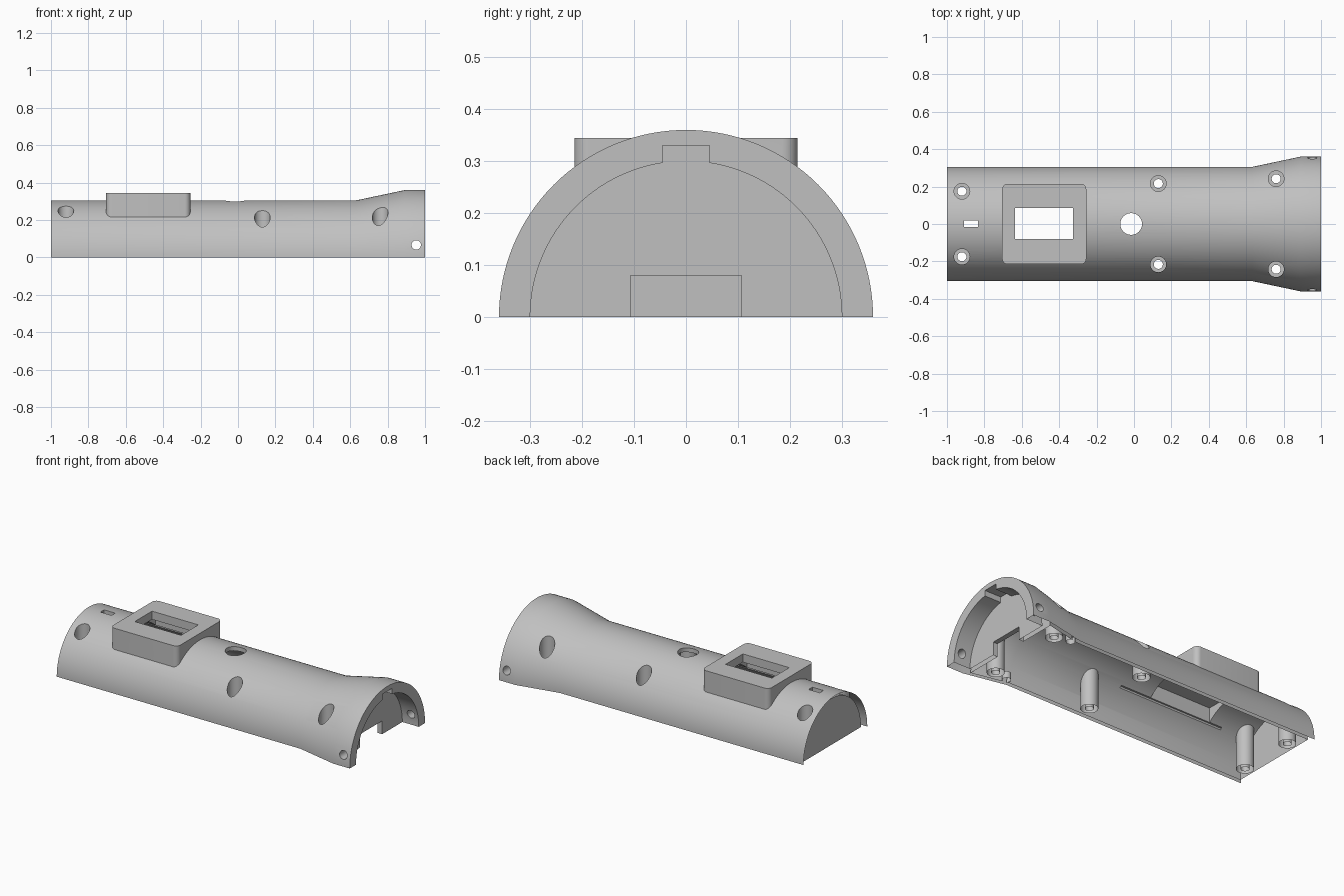
import bpy, bmesh, math
from mathutils import Matrix, Vector

if "Cube" in bpy.data.objects:
    bpy.data.objects.remove(bpy.data.objects["Cube"], do_unlink=True)

grey = bpy.data.materials.new("plain grey")
grey.use_nodes = True
colour = (0.53, 0.53, 0.53, 1)
grey.diffuse_color = colour
grey.node_tree.nodes["Principled BSDF"].inputs["Base Color"].default_value = colour


def finish(name, bm):
    bmesh.ops.recalc_face_normals(bm, faces=bm.faces)
    mesh = bpy.data.meshes.new(name)
    bm.to_mesh(mesh)
    bm.free()
    mesh.materials.append(grey)
    obj = bpy.data.objects.new(name, mesh)
    bpy.context.collection.objects.link(obj)
    return obj


def lathe(name, profile, steps=128):
    """Solid of revolution about the x axis from (x, radius) points."""
    bm = bmesh.new()
    rings = [[bm.verts.new((x, r * math.cos(math.tau * i / steps), r * math.sin(math.tau * i / steps)))
              for i in range(steps)] for x, r in profile]
    for a, b in zip(rings, rings[1:]):
        for i in range(steps):
            j = (i + 1) % steps
            bm.faces.new((a[i], a[j], b[j], b[i]))
    bm.faces.new(rings[0])
    bm.faces.new(rings[-1])
    return finish(name, bm)


def block(name, low, high, round_by=0):
    bm = bmesh.new()
    low, high = Vector(low), Vector(high)
    bmesh.ops.create_cube(bm, size=1, matrix=Matrix.Translation((low + high) / 2) @ Matrix.Diagonal((*(high - low), 1)))
    if round_by:
        upright = [e for e in bm.edges if abs(e.verts[0].co.z - e.verts[1].co.z) > 0.01]
        bmesh.ops.bevel(bm, geom=upright, offset=round_by, segments=8, profile=0.5, affect='EDGES')
    return finish(name, bm)


def rod(name, x, y, z, radius, length, axis='Z'):
    bm = bmesh.new()
    turn = Matrix.Rotation(math.pi / 2, 4, 'X') if axis == 'Y' else Matrix.Identity(4)
    bmesh.ops.create_cone(bm, cap_ends=True, segments=40, radius1=radius, radius2=radius, depth=length,
                          matrix=Matrix.Translation((x, y, z)) @ turn)
    return finish(name, bm)


def combine(target, tool, operation='DIFFERENCE'):
    tool.hide_render = True
    mod = target.modifiers.new("combine", 'BOOLEAN')
    mod.operation, mod.solver, mod.object = operation, 'EXACT', tool
    bpy.context.view_layer.objects.active = target
    bpy.ops.object.modifier_apply(modifier=mod.name)
    bpy.data.objects.remove(tool, do_unlink=True)


# Flared tube body with the raised window housing
shell = lathe("half_shell", [(-1, 0.305), (0.63, 0.305), (0.89, 0.36), (1, 0.36)])
combine(shell, block("housing", (-0.705, -0.215, 0.1), (-0.255, 0.215, 0.345), 0.03), 'UNION')

# Hollow interior, leaving the screw posts and small pegs standing
posts = [(x, side * y) for x, y in ((-0.92, 0.175), (0.13, 0.216), (0.76, 0.242)) for side in (-1, 1)]
cavity = lathe("cavity", [(-0.975, 0.28), (0.63, 0.28), (0.86, 0.33)])
for x, y in posts:
    combine(cavity, rod("post", x, y, 0, 0.048, 1.2))
for side in (-1, 1):
    combine(cavity, rod("peg", 0.665, side * 0.265, 0, 0.025, 0.08))
combine(shell, cavity)

# Recess in the flared end with a key slot and an opening through the bulkhead
combine(shell, lathe("end_recess", [(0.89, 0.3), (1.1, 0.3)]))
combine(shell, block("key_slot", (0.89, -0.045, 0.2), (1.1, 0.045, 0.33)))
combine(shell, block("bulkhead_opening", (0.82, -0.107, -0.1), (0.95, 0.107, 0.08)))

# Housing pocket, shallow board groove, window and small slot
combine(shell, block("pocket", (-0.685, -0.19, 0.15), (-0.275, 0.19, 0.295)))
combine(shell, block("board_groove", (-0.77, -0.2, 0.18), (-0.07, 0.2, 0.207)))
combine(shell, block("window", (-0.635, -0.08, 0.2), (-0.325, 0.085, 0.5)))
combine(shell, block("slot", (-0.91, -0.016, 0.2), (-0.835, 0.02, 0.5)))
combine(shell, rod("button_hole", -0.015, 0, 0.4, 0.058, 0.5))

# Screw holes with wide countersunk heads, and the side pin holes
for x, y in posts:
    combine(shell, rod("screw_hole", x, y, 0, 0.024, 1.2))
    combine(shell, rod("screw_head", x, y, 0.35, 0.042, 0.5))
combine(shell, rod("pin_hole", 0.953, 0, 0.067, 0.025, 1, 'Y'))

# Keep only the upper half
combine(shell, block("lower_half", (-2, -1, -1), (2, 1, 0)))

bpy.ops.object.select_all(action='DESELECT')
shell.select_set(True)
bpy.context.view_layer.objects.active = shell
bpy.ops.object.shade_smooth_by_angle(angle=math.radians(30))
